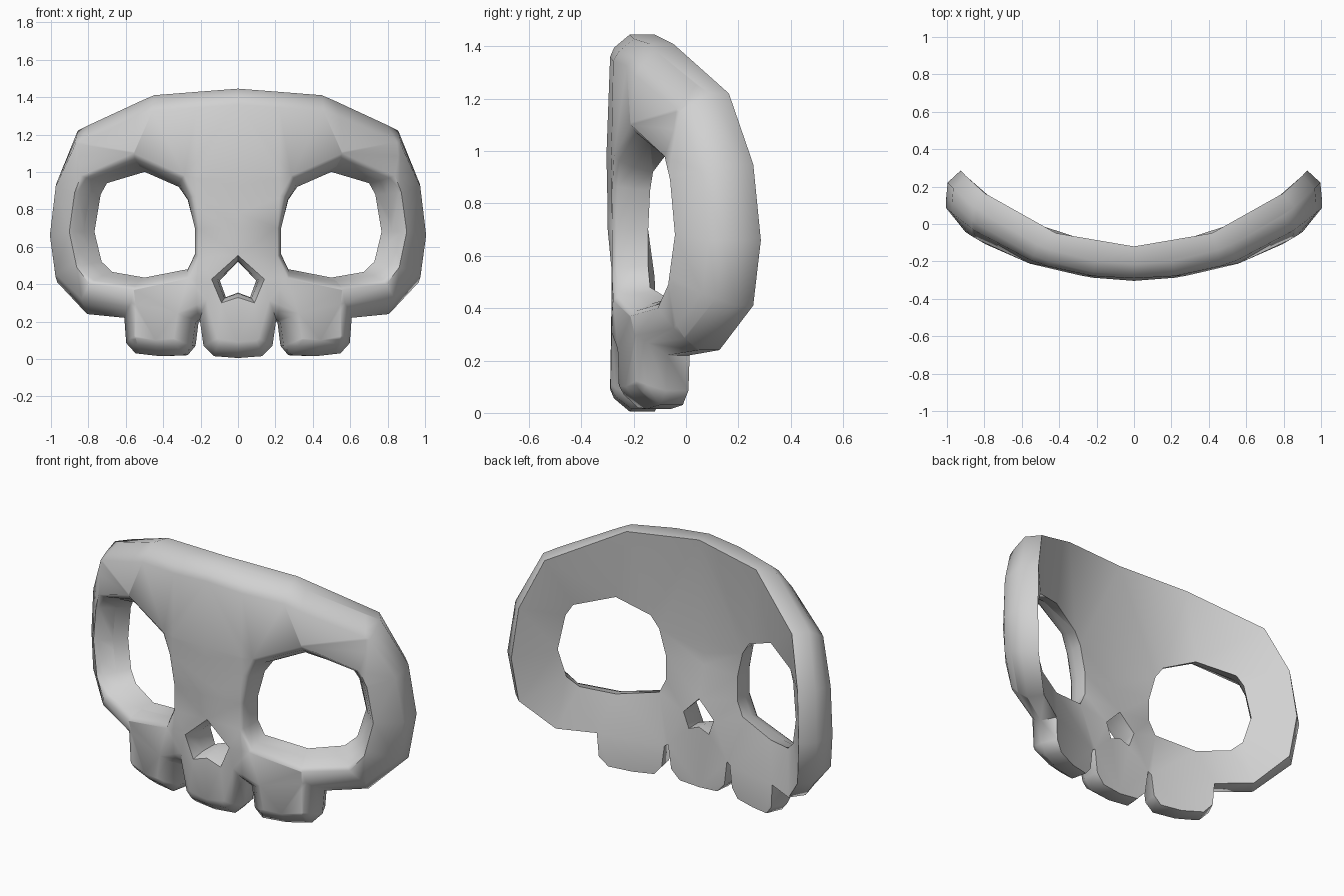
import bpy, bmesh, math
from mathutils import Vector

cube = bpy.data.objects.get("Cube")
if cube:
    bpy.data.objects.remove(cube, do_unlink=True)

R_BACK, R_SIDE, CENTRE_Y = 1.26, 1.36, 1.14

# Right-hand halves of the outlines, as (x, z)
half_outline = [(.13, .015), (.185, .07), (.205, .21), (.228, .195), (.245, .07), (.29, .02),
                (.42, .015), (.55, .03), (.60, .085), (.61, .22), (.81, .24), (.97, .41),
                (1.0, .66), (.97, .95), (.86, 1.22), (.45, 1.41)]
half_nose = [(.07, .33), (.105, .42)]
# Eye opening, and the crest of the rounded rim around it
eye = [(.52, 1.0), (.33, .92), (.28, .85), (.24, .70), (.24, .56), (.28, .48),
       (.52, .435), (.70, .465), (.76, .52), (.80, .68), (.765, .88), (.73, .94)]
crest = [(.52, 1.1), (.27, .98), (.23, .87), (.20, .70), (.20, .55), (.25, .43),
         (.52, .37), (.73, .40), (.79, .49), (.825, .68), (.80, .89), (.77, .98)]


def flip(points):
    return [(-x, z) for x, z in reversed(points)]


def unroll(points):
    """Turn front-on x into distance along the curved plate."""
    return [Vector((R_SIDE * math.asin(x / R_SIDE), z)) for x, z in points]


def offset(points, d):
    """Move a counter-clockwise loop inward by d, with limited corners."""
    out = []
    for i, p in enumerate(points):
        a = (p - points[i - 1]).normalized()
        b = (points[(i + 1) % len(points)] - p).normalized()
        n = Vector((-a.y - b.y, a.x + b.x)).normalized()
        cos = max(.75, n.dot(Vector((-a.y, a.x))))
        out.append(p + n * d / cos)
    return out


def add_wall(bm, steps):
    """Stack rings of (points, radius, sideways gain); return back and front edges."""
    rings = [[bm.verts.new((p.x, r + gain * abs(p.x), p.y)) for p in points]
             for points, r, gain in steps]
    n = len(rings[0])
    for low, high in zip(rings, rings[1:]):
        for i in range(n):
            j = (i + 1) % n
            bm.faces.new((low[i], low[j], high[j], high[i]))
    return [[bm.edges.get((r[i], r[(i + 1) % n])) for i in range(n)]
            for r in (rings[0], rings[-1])]


def eye_wall(bm, inner, ridge):
    """Flare from the opening at the back out to the crest."""
    a, b = unroll(inner), unroll(ridge)
    return add_wall(bm, [([p.lerp(q, t) for p, q in zip(a, b)], r, gain)
                         for t, r, gain in ((0, 1.305, 0), (.3, 1.37, .02),
                                            (.7, 1.41, .055), (1, 1.425, .07))])


def cut(bm, faces, s, clear):
    """Cut the faces along the upright line at distance s."""
    geom = {g for f in faces for g in (f, *f.edges, *f.verts)}
    bmesh.ops.bisect_plane(bm, geom=list(geom), dist=1e-5, plane_co=(s, 0, 0),
                           plane_no=(1, 0, 0), clear_inner=clear)


bm = bmesh.new()
outer = unroll([(0, .005)] + half_outline + [(0, 1.445)] + flip(half_outline))
nose = unroll([(0, .355)] + half_nose + [(0, .52)] + flip(half_nose))
rim = [(R_BACK, 0, 0), (1.355, 0, 0), (1.415, .05, 0), (1.43, .085, .025)]
nose_rim = [(R_BACK, 0, 0), (1.36, -.004, 0), (1.425, -.025, .05)]
walls = [add_wall(bm, [(offset(loop, d), r, gain) for r, d, gain in steps])
         for loop, steps in ((outer, rim), (nose, nose_rim))]
walls += [eye_wall(bm, eye, crest), eye_wall(bm, flip(eye), flip(crest))]

# Back and front surfaces, with the openings left free
for side in (0, 1):
    edges = [e for w in walls for e in w[side]]
    bmesh.ops.triangle_fill(bm, edges=edges, use_beauty=True, normal=(0, 1, 0))

# Keep one half to mirror, and cut the front into strips so that it bends
cut(bm, bm.faces, 0, True)
for s in (.21, .53, .85):
    cut(bm, [f for f in bm.faces if f.calc_center_median().y > 1.375], s, False)

# Bend round the face
for v in bm.verts:
    s, r, z = v.co
    v.co = (r * math.sin(s / R_SIDE), CENTRE_Y - r * math.cos(s / R_SIDE), z)
bmesh.ops.recalc_face_normals(bm, faces=bm.faces[:])

mesh = bpy.data.meshes.new("skull_mask")
bm.to_mesh(mesh)
bm.free()
mask = bpy.data.objects.new("skull_mask", mesh)
bpy.context.collection.objects.link(mask)

bone = bpy.data.materials.new("bone_grey")
bone.use_nodes = True
colour = (.64, .64, .64, 1)
bone.diffuse_color = colour
bone.node_tree.nodes["Principled BSDF"].inputs["Base Color"].default_value = colour
mesh.materials.append(bone)

bpy.context.view_layer.objects.active = mask
mask.select_set(True)
mirror = mask.modifiers.new("mirror", "MIRROR")
mirror.merge_threshold = .0005
bpy.ops.object.modifier_apply(modifier=mirror.name)
bpy.ops.object.shade_smooth_by_angle(angle=math.radians(70))
